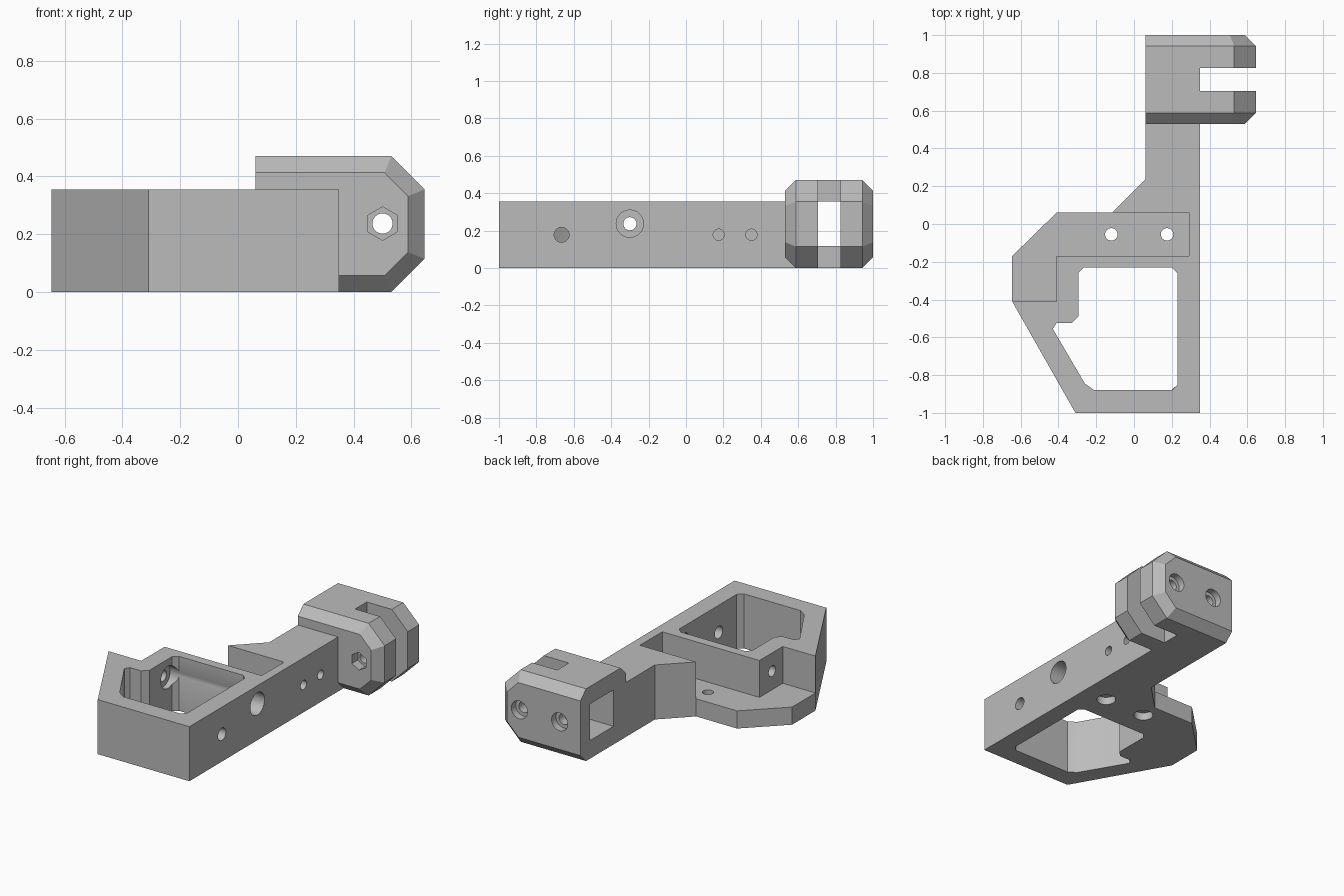
import bpy, bmesh, math
from mathutils import Matrix, Vector

if "Cube" in bpy.data.objects:
    bpy.data.objects.remove(bpy.data.objects["Cube"])

grey = bpy.data.materials.new("plain_grey")
grey.use_nodes = True
grey.diffuse_color = (0.5, 0.5, 0.5, 1)
grey.node_tree.nodes["Principled BSDF"].inputs["Base Color"].default_value = (0.5, 0.5, 0.5, 1)


def finish(bm, name):
    bmesh.ops.recalc_face_normals(bm, faces=bm.faces[:])
    mesh = bpy.data.meshes.new(name)
    bm.to_mesh(mesh)
    bm.free()
    mesh.materials.append(grey)
    ob = bpy.data.objects.new(name, mesh)
    bpy.context.scene.collection.objects.link(ob)
    return ob


def loft(name, rings):
    """Solid through matching rings of points, capped at both ends."""
    bm = bmesh.new()
    loops = [[bm.verts.new(p) for p in ring] for ring in rings]
    for a, b in zip(loops, loops[1:]):
        for i in range(len(a)):
            j = (i + 1) % len(a)
            bm.faces.new((a[i], a[j], b[j], b[i]))
    bm.faces.new(loops[0])
    bm.faces.new(loops[-1])
    return finish(bm, name)


def prism(name, outline, z0, z1):
    return loft(name, [[(x, y, z) for x, y in outline] for z in (z0, z1)])


def box(name, x0, x1, y0, y1, z0, z1):
    return prism(name, [(x0, y0), (x1, y0), (x1, y1), (x0, y1)], z0, z1)


def drill(name, start, end, radius, sides=32):
    a, b = Vector(start), Vector(end)
    turn = (b - a).to_track_quat('Z', 'Y').to_matrix().to_4x4()
    bm = bmesh.new()
    bmesh.ops.create_cone(bm, cap_ends=True, segments=sides, radius1=radius,
                          radius2=radius, depth=(b - a).length,
                          matrix=Matrix.Translation((a + b) / 2) @ turn)
    return finish(bm, name)


def combine(target, tool, operation='DIFFERENCE'):
    tool.hide_render = True
    mod = target.modifiers.new(tool.name, 'BOOLEAN')
    mod.operation, mod.object, mod.solver = operation, tool, 'EXACT'
    bpy.context.view_layer.update()
    graph = bpy.context.evaluated_depsgraph_get()
    mesh = bpy.data.meshes.new_from_object(target.evaluated_get(graph))
    target.modifiers.clear()
    target.data = mesh
    bpy.data.objects.remove(tool)


# Frame with the arm
top = 0.355
bracket = prism("bracket", [
    (-0.31, -1), (0.35, -1), (0.35, 0.6), (0.06, 0.6), (0.06, 0.235),
    (-0.115, 0.06), (-0.41, 0.06), (-0.645, -0.17), (-0.645, -0.41)], 0, top)

# Chamfered clamp head
full = [(0.06, 0.47), (0.53, 0.47), (0.645, 0.355), (0.645, 0.115), (0.53, 0), (0.06, 0)]
inset = [(0.06, 0.413), (0.507, 0.413), (0.588, 0.332), (0.588, 0.138), (0.507, 0.057), (0.06, 0.057)]
head = loft("clamp_head", [[(x, y, z) for x, z in ring] for y, ring in
                           ((0.53, inset), (0.587, full), (0.943, full), (1, inset))])
combine(bracket, head, 'UNION')

cutters = [
    # Frame opening
    prism("opening", [
        (-0.21, -0.88), (0.2, -0.88), (0.23, -0.85), (0.23, -0.26), (0.2, -0.23),
        (-0.265, -0.23), (-0.295, -0.26), (-0.295, -0.49), (-0.33, -0.525),
        (-0.41, -0.525), (-0.43, -0.555), (-0.26, -0.845)], -0.1, 0.6),
    # Stepped-down ledge
    prism("ledge", [
        (-0.8, -0.41), (-0.41, -0.41), (-0.41, -0.17), (0.29, -0.17),
        (0.29, 0.06), (-0.115, 0.06), (-0.2, 0.2), (-0.8, 0.2)], 0.115, 0.6),
    # Head slot and side pocket
    box("slot", 0.35, 0.8, 0.705, 0.825, -0.1, 0.6),
    box("pocket", -0.1, 0.36, 0.66, 0.9, 0.118, 0.355),
    # Cross bolt through the frame
    drill("bolt_bore", (-0.33, -0.3, 0.237), (0.5, -0.3, 0.237), 0.073),
    drill("bolt_hole", (-0.6, -0.3, 0.237), (0, -0.3, 0.237), 0.035),
    # Side holes
    drill("side_hole", (0.1, -0.665, 0.178), (0.5, -0.665, 0.178), 0.04),
    drill("side_hole", (0.12, 0.175, 0.178), (0.5, 0.175, 0.178), 0.03),
    drill("side_hole", (0.12, 0.35, 0.178), (0.5, 0.35, 0.178), 0.03),
    # Clamp bolt with its hexagonal nut seat
    drill("clamp_hole", (0.5, 0.4, 0.237), (0.5, 1.1, 0.237), 0.035),
]
nut = drill("nut_seat", (0.5, 0.4, 0.237), (0.5, 0.59, 0.237), 0.058, 6)
# Set the hexagon with a corner upward
nut_points = [(0.5 + 0.058 * math.sin(k * math.pi / 3), 0.237 + 0.058 * math.cos(k * math.pi / 3))
              for k in range(6)]
bpy.data.objects.remove(nut)
cutters.append(loft("nut_seat", [[(x, y, z) for x, z in nut_points] for y in (0.4, 0.59)]))

# Rear head holes with counterbores
cutters.append(drill("rear_hole", (0.21, 0.8, 0.237), (0.21, 1.1, 0.237), 0.035))
for x in (0.21, 0.5):
    cutters.append(drill("rear_bore", (x, 0.955, 0.237), (x, 1.1, 0.237), 0.058))

# Ledge screw holes, counterbored underneath
for x in (-0.12, 0.175):
    cutters.append(drill("ledge_hole", (x, -0.055, -0.1), (x, -0.055, 0.3), 0.033))
    cutters.append(drill("ledge_bore", (x, -0.055, -0.1), (x, -0.055, 0.05), 0.058))

for cutter in cutters:
    combine(bracket, cutter)

# Smooth bores, sharp edges elsewhere
bpy.ops.object.select_all(action='DESELECT')
bracket.select_set(True)
bpy.context.view_layer.objects.active = bracket
bpy.ops.object.shade_smooth_by_angle(angle=math.radians(25))
